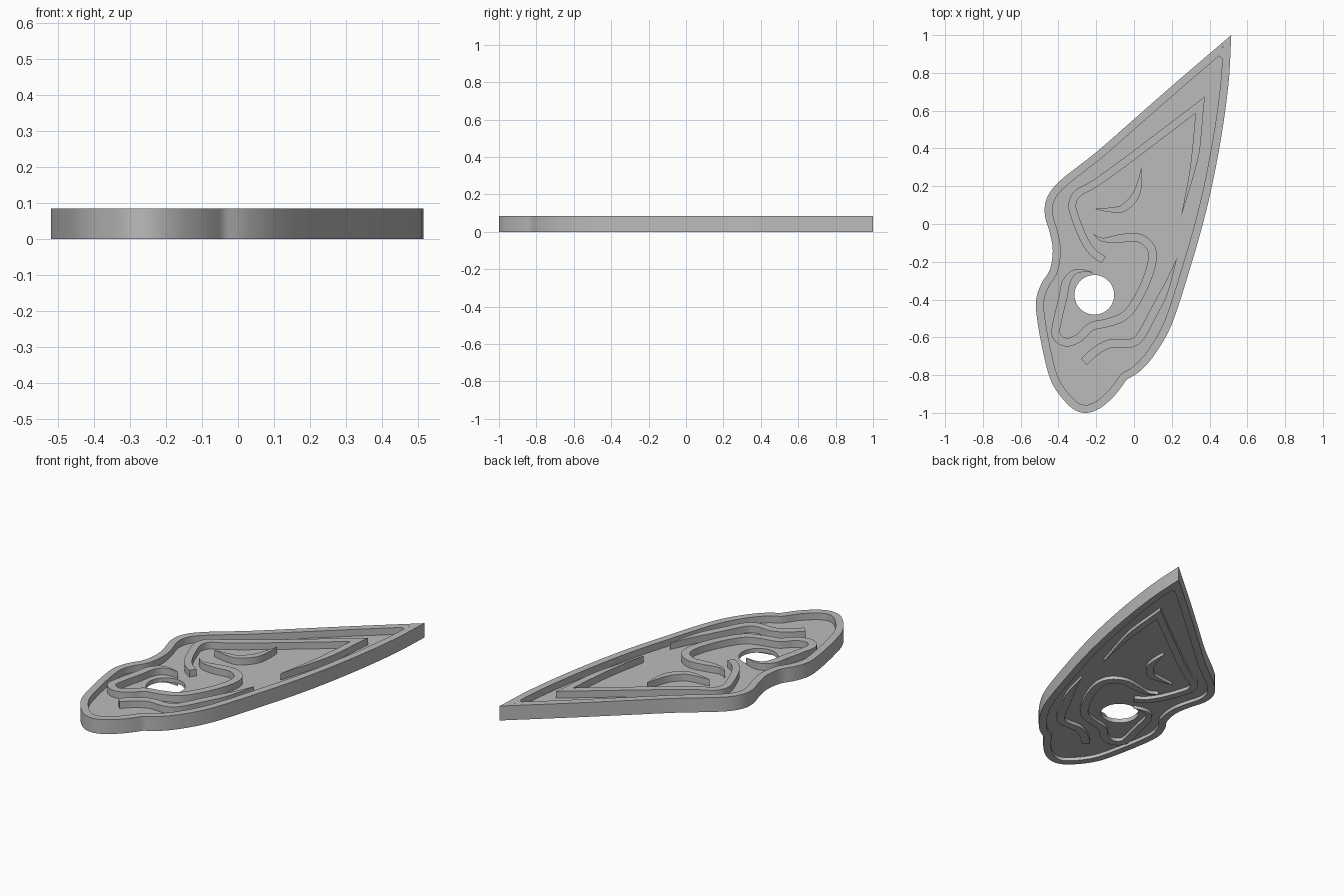
import bpy
import math
from mathutils import Vector

HEIGHT = 0.085
FLOOR_BOTTOM, FLOOR_TOP = 0.02, 0.045
RIM_WIDTH = 0.042
RIDGE_WIDTH = 0.041

default_cube = bpy.data.objects.get("Cube")
if default_cube:
    bpy.data.objects.remove(default_cube, do_unlink=True)

grey = bpy.data.materials.new("plain_grey")
grey.use_nodes = True
grey.diffuse_color = (0.5, 0.5, 0.5, 1)
grey.node_tree.nodes["Principled BSDF"].inputs["Base Color"].default_value = grey.diffuse_color


def smooth_run(points, steps=6):
    """Sample a Catmull-Rom curve through the given points."""
    pts = [Vector(p) for p in points]
    pts = [2 * pts[0] - pts[1]] + pts + [2 * pts[-1] - pts[-2]]
    samples = []
    for before, start, end, after in zip(pts, pts[1:], pts[2:], pts[3:]):
        tangent_in, tangent_out = (end - before) / 2, (after - start) / 2
        for step in range(steps):
            t = step / steps
            bend = (end - start) * (3 - 2 * t) * t * t
            pull = tangent_in * t * (1 - t) ** 2 - tangent_out * t * t * (1 - t)
            samples.append(start + bend + pull)
    return samples + [pts[-2]]


def join_runs(*runs):
    """Chain smooth runs, keeping a sharp corner where two of them meet."""
    path = []
    for run in runs:
        path += smooth_run(run)[1 if path else 0:]
    return path


def offset(path, distances, closed=False):
    """Shift a path to its right by a distance per point, with mitred corners."""
    shifted = []
    last = len(path) - 1
    for i, point in enumerate(path):
        before = path[i - 1] if i or closed else None
        after = path[(i + 1) % len(path)] if i < last or closed else None
        d_in = (point - before).normalized() if before is not None else None
        d_out = (after - point).normalized() if after is not None else d_in
        d_in = d_in or d_out
        n_in, n_out = Vector((d_in.y, -d_in.x)), Vector((d_out.y, -d_out.x))
        mitre = (n_in + n_out).normalized()
        shifted.append(point + mitre * distances[i] / max(mitre.dot(n_in), 0.3))
    return shifted


def prism(name, loops, bottom, top):
    """Fill flat loops (inner ones become holes) and give them thickness."""
    curve = bpy.data.curves.new(name, "CURVE")
    curve.dimensions = "2D"
    curve.fill_mode = "BOTH"
    curve.extrude = (top - bottom) / 2
    for loop in loops:
        spline = curve.splines.new("POLY")
        spline.points.add(len(loop) - 1)
        spline.use_cyclic_u = True
        for target, point in zip(spline.points, loop):
            target.co = (point.x, point.y, 0, 1)
    obj = bpy.data.objects.new(name, curve)
    bpy.context.collection.objects.link(obj)
    obj.location.z = (top + bottom) / 2
    bpy.ops.object.select_all(action="DESELECT")
    obj.select_set(True)
    bpy.context.view_layer.objects.active = obj
    bpy.ops.object.convert(target="MESH")
    obj = bpy.context.object
    obj.data.materials.clear()
    obj.data.materials.append(grey)
    bpy.ops.object.mode_set(mode="EDIT")
    bpy.ops.mesh.select_all(action="SELECT")
    bpy.ops.mesh.remove_doubles(threshold=0.0001)
    bpy.ops.mesh.normals_make_consistent(inside=False)
    bpy.ops.object.mode_set(mode="OBJECT")
    bpy.ops.object.shade_smooth_by_angle(angle=math.radians(30))


def ridge(name, path, profile):
    """Make a wall along a path; profile gives its relative width from 0 to 1."""
    lengths = [0]
    for a, b in zip(path, path[1:]):
        lengths.append(lengths[-1] + (b - a).length)
    half = [RIDGE_WIDTH / 2 * max(profile(s / lengths[-1]), 0.01) for s in lengths]
    right = offset(path, half)
    left = offset(path, [-h for h in half])
    prism(name, [right + left[::-1]], 0, HEIGHT)


# Outline: long outer edge, then the lobed end and the straight upper edge
tip, notch = (.515, 1), (-.04, -.825)
outline = join_runs(
    [tip, (.5, .74), (.455, .42), (.385, .08), (.295, -.24), (.2, -.53),
     (.11, -.69), (.03, -.78), notch],
    [notch, (-.1, -.905), (-.18, -.975), (-.26, -1), (-.34, -.965),
     (-.435, -.84), (-.485, -.66), (-.517, -.47), (-.515, -.385),
     (-.487, -.31), (-.445, -.24), (-.43, -.14), (-.445, -.05),
     (-.472, .05), (-.46, .14), (-.39, .23), (-.2, .38), (0, .555),
     (.24, .765), tip])[:-1]
inner = offset(outline, [RIM_WIDTH] * len(outline), closed=True)
prism("raised_rim", [outline, inner], 0, HEIGHT)

# Recessed floor with the round hole
hole = [Vector((-.21 + .105 * math.cos(a), -.375 + .105 * math.sin(a)))
        for a in (math.tau * i / 64 for i in range(64))]
prism("floor_panel", [inner, hole], FLOOR_BOTTOM, FLOOR_TOP)

# Bent ridge following the upper edge, with a tapering leg
apex = (.35, .63)
ridge("bent_ridge", join_runs(
    [(-.16, -.19), (-.217, -.15), (-.27, -.07), (-.32, .06), (-.325, .115),
     (-.295, .165), (-.215, .21), (-.045, .33), apex],
    [apex, (.32, .34), (.25, .04)]), lambda t: min(1, (1 - t) * 5))

# Small crescent
ridge("crescent_ridge", smooth_run(
    [(-.21, .08), (-.12, .075), (-.055, .085), (.005, .145), (.03, .22), (.04, .305)]),
    lambda t: math.sin(math.pi * t))

# Long ridge curling around the hole, pointed at both ends
ridge("curling_ridge", smooth_run(
    [(-.22, -.05), (-.17, -.082), (-.095, -.08), (.01, -.07), (.08, -.11),
     (.098, -.178), (.074, -.278), (.02, -.395), (-.048, -.485),
     (-.138, -.522), (-.228, -.544), (-.29, -.602), (-.36, -.626),
     (-.413, -.586), (-.402, -.496), (-.376, -.39), (-.36, -.31),
     (-.323, -.26), (-.275, -.247), (-.212, -.257)]),
    lambda t: 1.1 * min(1, t * 11, (1 - t) * 9))

# Lower ridge tapering towards the outer edge
ridge("lower_ridge", smooth_run(
    [(.228, -.178), (.17, -.337), (.106, -.464), (.01, -.62), (-.127, -.634),
     (-.206, -.676), (-.265, -.73)]), lambda t: min(1.1, t * 4))
